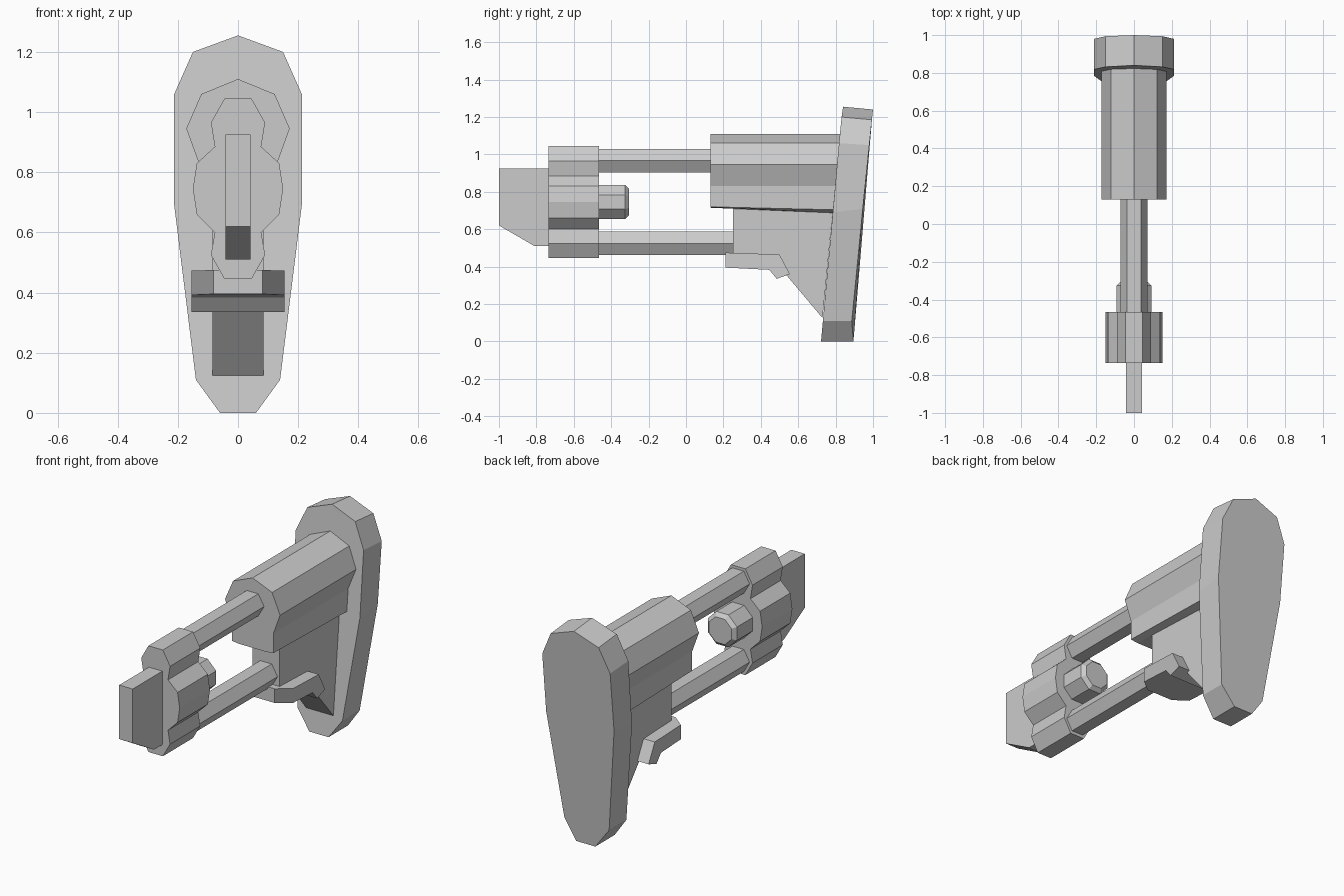
import bpy, bmesh, math

if "Cube" in bpy.data.objects:
    bpy.data.objects.remove(bpy.data.objects["Cube"])


def loft(name, rings):
    """Closed solid skinned through equal-length rings of points."""
    bm = bmesh.new()
    vs = [[bm.verts.new(p) for p in r] for r in rings]
    n = len(vs[0])
    for a, b in zip(vs, vs[1:]):
        for i in range(n):
            j = (i + 1) % n
            bm.faces.new((a[i], a[j], b[j], b[i]))
    bm.faces.new(vs[0])
    bm.faces.new(vs[-1])
    bmesh.ops.recalc_face_normals(bm, faces=bm.faces)
    me = bpy.data.meshes.new(name)
    bm.to_mesh(me)
    bm.free()
    ob = bpy.data.objects.new(name, me)
    bpy.context.collection.objects.link(ob)
    return ob


def mirrored(half):
    """Right half (x first, top to bottom) -> full symmetric outline."""
    return half + [(-p[0],) + tuple(p[1:]) for p in reversed(half) if p[0] > 0]


def side_solid(name, pts):
    """Solid symmetric in x from a side profile of (half width, y, z)."""
    return loft(name, [[(s * w, y, z) for w, y, z in pts] for s in (-1, 1)])


def polygon(sides, r, y, z, turn=0.0):
    return [(r * math.cos(turn + math.tau * i / sides), y,
             z + r * math.sin(turn + math.tau * i / sides)) for i in range(sides)]


# Tilted butt pad
front = [(0, 0.84, 1.255), (0.15, 0.832, 1.20), (0.212, 0.818, 1.06),
         (0.212, 0.785, 0.69), (0.14, 0.732, 0.11), (0.06, 0.722, 0)]
back = [(0, 1.0, 1.24), (0.15, 0.994, 1.185), (0.212, 0.98, 1.05),
        (0.212, 0.945, 0.71), (0.14, 0.886, 0.11), (0.06, 0.895, 0)]
loft("butt_pad", [mirrored(front), mirrored(back)])

# Cheek housing, its underside dropping slightly towards the pad
top = [(0, 1.11), (0.122, 1.06), (0.172, 0.945), (0.13, 0.83)]
body = []
for y, z1, z2 in ((0.13, 0.72, 0.715), (0.84, 0.703, 0.685)):
    half = top + [(0.13, z1), (0.085, z2)]
    body.append(mirrored([(x, y, z) for x, z in half]))
loft("cheek_housing", body)

# Web below the housing
side_solid("lower_web", [(0.085, y, z) for y, z in (
    (0.25, 0.75), (0.25, 0.44), (0.465, 0.44), (0.73, 0.125), (0.79, 0.75))])

# Release lever with chamfered nose and hooked tail
side_solid("release_lever", [
    (0.082, 0.21, 0.475), (0.155, 0.268, 0.473), (0.155, 0.50, 0.465),
    (0.155, 0.555, 0.36), (0.155, 0.485, 0.335), (0.155, 0.445, 0.383),
    (0.155, 0.268, 0.392), (0.082, 0.21, 0.395)])

# Hexagonal rods
for name, z, end in (("upper_rod", 0.967, 0.2), ("lower_rod", 0.525, 0.3)):
    loft(name, [polygon(6, 0.072, y, z) for y in (-0.5, end)])

# Lobed front block
half = [(0.045, 1.045), (0.09, 0.965), (0.077, 0.885), (0.137, 0.83), (0.15, 0.745),
        (0.137, 0.66), (0.077, 0.60), (0.09, 0.525), (0.045, 0.445)]
loft("front_block", [mirrored([(x, y, z) for x, z in half]) for y in (-0.735, -0.465)])

# Octagonal knob with chamfered end
loft("knob", [polygon(8, r, y, 0.745, math.pi / 8)
              for r, y in ((0.099, -0.5), (0.099, -0.325), (0.077, -0.305))])

# Front mounting fin
side_solid("front_fin", [(0.042, y, z) for y, z in (
    (-1.0, 0.925), (-0.7, 0.925), (-0.7, 0.51), (-0.81, 0.51), (-1.0, 0.62))])
